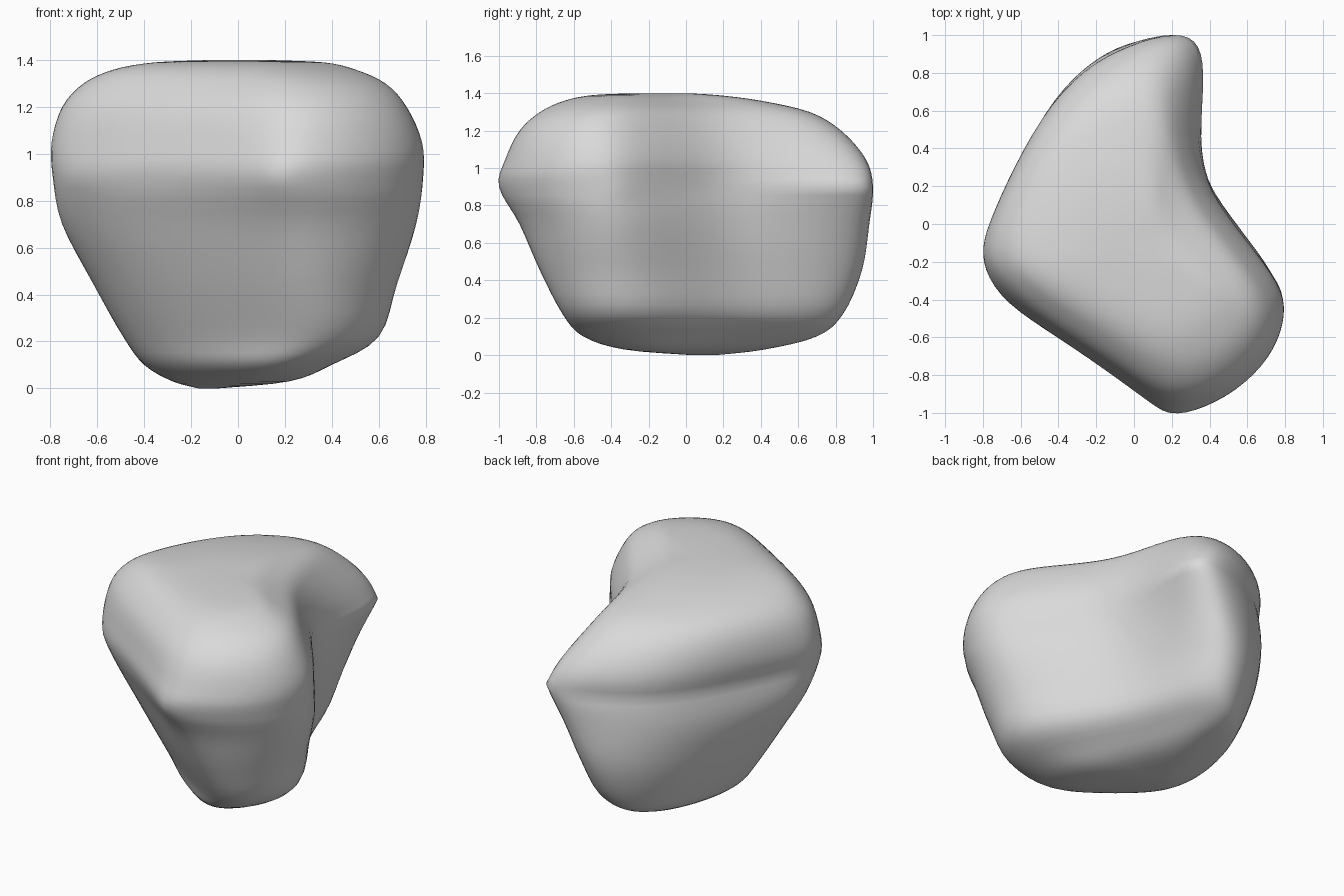
import bpy
import bmesh
import math
from mathutils import Vector

default_cube = bpy.data.objects.get("Cube")
if default_cube:
    bpy.data.objects.remove(default_cube, do_unlink=True)


def make_material(name, colour):
    material = bpy.data.materials.new(name)
    material.use_nodes = True
    material.diffuse_color = colour
    shader = material.node_tree.nodes["Principled BSDF"]
    shader.inputs["Base Color"].default_value = colour
    return material


def smooth_path(points, steps, closed):
    """Catmull-Rom curve passing through every control point."""
    points = [Vector(p) for p in points]
    count = len(points)

    def control(index):
        if closed:
            return points[index % count]
        return points[max(0, min(count - 1, index))]

    path = []
    for i in range(count if closed else count - 1):
        a, b, c, d = (control(i + k) for k in (-1, 0, 1, 2))
        for s in range(steps):
            t = s / steps
            path.append(b + (c - a) * (t / 2)
                        + (a * 2 - b * 5 + c * 4 - d) * (t * t / 2)
                        + (b * 3 - a - c * 3 + d) * (t ** 3 / 2))
    if not closed:
        path.append(points[-1])
    return path


def normalise(values):
    low, high = min(values), max(values)
    return [(v - low) / (high - low) for v in values]


def section(plan, z):
    """Unit section: rounder and more sheared away from the widest height."""
    distance = abs(z - WIDEST)
    points = plan
    for _ in range(4 + round(70 * distance)):
        points = [(points[i - 1] + p * 2 + points[(i + 1) % len(points)]) / 4
                  for i, p in enumerate(points)]
    shear = 0.3 * distance
    across = normalise([p.x - shear * p.y for p in points])
    along = normalise([p.y for p in points])
    return zip(across, along)


WIDEST = 0.9

# Plan outline: front lobe, hollow on the left side, back lobe, long right bulge
outline = [
    (.2, -1), (.42, -.93), (.62, -.79), (.75, -.61), (.79, -.42), (.74, -.27),
    (.5, .03), (.39, .22), (.345, .45), (.367, .8), (.32, .97), (.17, 1),
    (-.06, .92), (-.28, .79), (-.5, .52), (-.7, .11), (-.79, -.08),
    (-.79, -.23), (-.68, -.41), (-.4, -.59), (-.1, -.8), (.09, -.94),
]

# Height levels: z, lowest x, highest x, lowest y, highest y
levels = [
    (0, -.17, -.08, .03, .16),
    (.03, -.28, .22, -.33, .42),
    (.1, -.4, .4, -.55, .7),
    (.22, -.49, .6, -.66, .84),
    (.45, -.62, .68, -.78, .94),
    (.7, -.75, .76, -.89, .98),
    (.9, -.79, .79, -1, 1),
    (1.05, -.795, .785, -.965, .96),
    (1.2, -.75, .72, -.89, .83),
    (1.3, -.66, .63, -.78, .66),
    (1.36, -.53, .5, -.65, .4),
    (1.39, -.36, .37, -.5, .17),
    (1.4, -.14, .15, -.28, 0),
]

# Loft the sections through the levels
plan = smooth_path(outline, 4, True)
bm = bmesh.new()
rings = []
for z, x_low, x_high, y_low, y_high in smooth_path(levels, 4, False):
    rings.append([
        bm.verts.new((x_low + u * (x_high - x_low),
                      y_low + v * (y_high - y_low), max(z, 0)))
        for u, v in section(plan, z)
    ])

size = len(plan)
for lower, upper in zip(rings, rings[1:]):
    for j in range(size):
        k = (j + 1) % size
        bm.faces.new((lower[j], lower[k], upper[k], upper[j]))
bm.faces.new(list(reversed(rings[0])))
bm.faces.new(rings[-1])
bmesh.ops.recalc_face_normals(bm, faces=bm.faces)

mesh = bpy.data.meshes.new("rounded_body")
bm.to_mesh(mesh)
bm.free()
body = bpy.data.objects.new("rounded_body", mesh)
bpy.context.collection.objects.link(body)
mesh.materials.append(make_material("plain grey", (.7, .7, .7, 1)))

# Smooth skin
bpy.ops.object.select_all(action="DESELECT")
body.select_set(True)
bpy.context.view_layer.objects.active = body
bpy.ops.object.shade_smooth_by_angle(angle=math.radians(60))
